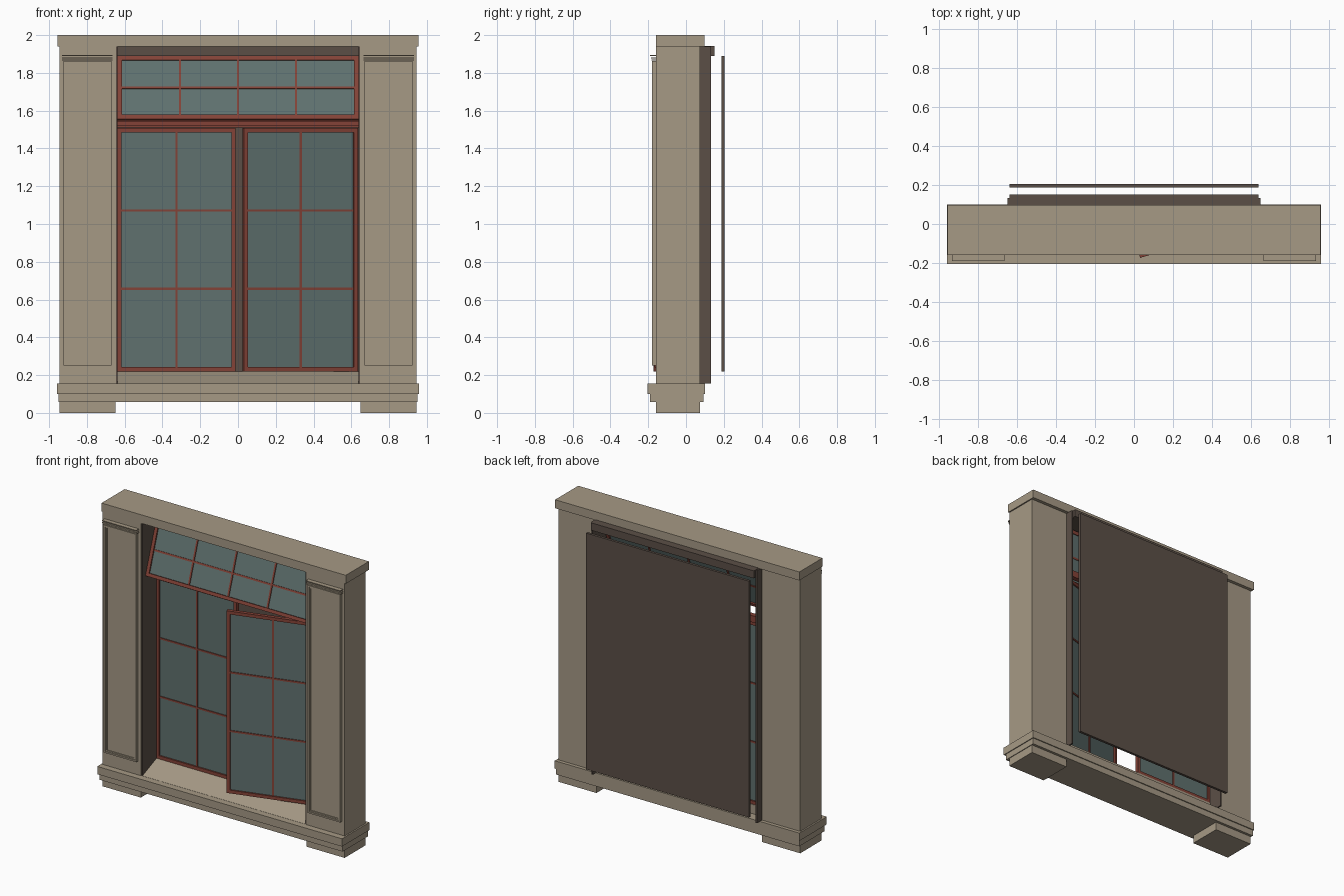
import bpy, math
from mathutils import Matrix

if "Cube" in bpy.data.objects:
    bpy.data.objects.remove(bpy.data.objects["Cube"], do_unlink=True)


def material(name, rgb):
    m = bpy.data.materials.new(name)
    m.use_nodes = True
    m.diffuse_color = (*rgb, 1)
    m.node_tree.nodes["Principled BSDF"].inputs["Base Color"].default_value = (*rgb, 1)
    return m


STONE = material("warm stone", (0.38, 0.32, 0.235))
RED = material("red painted wood", (0.23, 0.055, 0.038))
DARK = material("dark brown wood", (0.105, 0.078, 0.062))
GLASS = material("blue grey glass", (0.115, 0.165, 0.158))


def prism(name, profile, x0, x1, mat):
    """Extrude a (y, z) outline along x."""
    n = len(profile)
    verts = [(x, y, z) for x in (x0, x1) for y, z in profile]
    faces = [(i, (i + 1) % n, n + (i + 1) % n, n + i) for i in range(n)]
    faces += [tuple(reversed(range(n))), tuple(range(n, 2 * n))]
    mesh = bpy.data.meshes.new(name)
    mesh.from_pydata(verts, [], faces)
    mesh.materials.append(mat)
    ob = bpy.data.objects.new(name, mesh)
    bpy.context.collection.objects.link(ob)
    return ob


def box(name, x, y, z, mat):
    outline = [(y[0], z[0]), (y[1], z[0]), (y[1], z[1]), (y[0], z[1])]
    return prism(name, outline, x[0], x[1], mat)


def border(name, x, y, z, t, mat):
    """Four bars of width t around a rectangle."""
    return [
        box(name + "_left_stile", (x[0], x[0] + t), y, z, mat),
        box(name + "_right_stile", (x[1] - t, x[1]), y, z, mat),
        box(name + "_bottom_rail", (x[0] + t, x[1] - t), y, (z[0], z[0] + t), mat),
        box(name + "_top_rail", (x[0] + t, x[1] - t), y, (z[1] - t, z[1]), mat),
    ]


def sash(name, x, z, columns, rows, place):
    """Glazed frame with its front at y = 0, moved by a matrix."""
    t, bar = 0.023, 0.006
    parts = border(name, x, (0, 0.026), z, t, RED)
    xi, zi = (x[0] + t, x[1] - t), (z[0] + t, z[1] - t)
    parts.append(box(name + "_glass", xi, (0.010, 0.016), zi, GLASS))
    for i in range(1, columns):
        c = xi[0] + (xi[1] - xi[0]) * i / columns
        parts.append(box(name + "_upright_bar", (c - bar, c + bar), (0.004, 0.022), zi, RED))
    for i in range(1, rows):
        c = zi[0] + (zi[1] - zi[0]) * i / rows
        parts.append(box(name + "_cross_bar", xi, (0.005, 0.021), (c - bar, c + bar), RED))
    for p in parts:
        p.data.transform(place)


# Stone surround
box("lintel", (-0.955, 0.955), (-0.16, 0.098), (1.94, 2.0), STONE)
box("sill_upper_step", (-0.957, 0.957), (-0.205, 0.1), (0.1, 0.155), STONE)
box("sill_lower_step", (-0.951, 0.951), (-0.19, 0.093), (0.057, 0.1), STONE)
prism("sloped_sill", [(-0.158, 0.15), (0.03, 0.15), (0.03, 0.22), (0.0, 0.22), (-0.158, 0.156)],
      -0.637, 0.637, STONE)

for side, s in (("right", -1), ("left", 1)):
    def span(a, b):
        return tuple(sorted((s * a, s * b)))

    box(side + "_pilaster", span(0.646, 0.946), (-0.16, 0.075), (0.155, 1.94), STONE)
    box(side + "_foot", span(0.648, 0.946), (-0.16, 0.075), (0, 0.057), STONE)
    # Raised panel moulding with small caps
    border(side + "_panel_frame", span(0.67, 0.925), (-0.18, -0.159), (0.252, 1.862), 0.011, STONE)
    border(side + "_panel_inner_frame", span(0.681, 0.914), (-0.174, -0.159), (0.263, 1.851), 0.009, STONE)
    box(side + "_panel_field", span(0.69, 0.905), (-0.168, -0.159), (0.272, 1.842), STONE)
    for depth, z in ((-0.182, 1.866), (-0.186, 1.876), (-0.19, 1.89)):
        box(side + "_panel_cap", span(0.664, 0.932), (depth, -0.159), (z, z + 0.006), STONE)
    # Dark lining of the opening
    box(side + "_jamb", span(0.637, 0.648), (-0.157, 0.132), (0.155, 1.94), DARK)

# Dark head box and the blind hanging behind
box("head_box", (-0.637, 0.637), (-0.03, 0.152), (1.89, 1.943), DARK)
box("back_blind", (-0.637, 0.637), (0.187, 0.205), (0.22, 1.89), DARK)

# Transom bar with a thin raised band
box("transom_bar", (-0.637, 0.637), (0, 0.035), (1.51, 1.557), RED)
box("transom_bar_band", (-0.637, 0.637), (-0.008, 0), (1.518, 1.545), RED)

# Casements: one shut, one swung outward on its outer edge
W, LOW, HIGH = 0.628, 0.22, 1.508
sash("right_casement", (-0.64, -0.64 + W), (LOW, HIGH), 2, 3, Matrix.Identity(4))
sash("left_casement", (-W, 0), (LOW, HIGH), 2, 3,
     Matrix.Translation((0.635, 0, 0)) @ Matrix.Rotation(math.radians(16), 4, "Z"))

# Transom window tilted outward at the bottom
sash("transom_window", (-0.637, 0.637), (-0.352, 0), 4, 2,
     Matrix.Translation((0, -0.01, 1.89)) @ Matrix.Rotation(math.radians(-19), 4, "X"))
